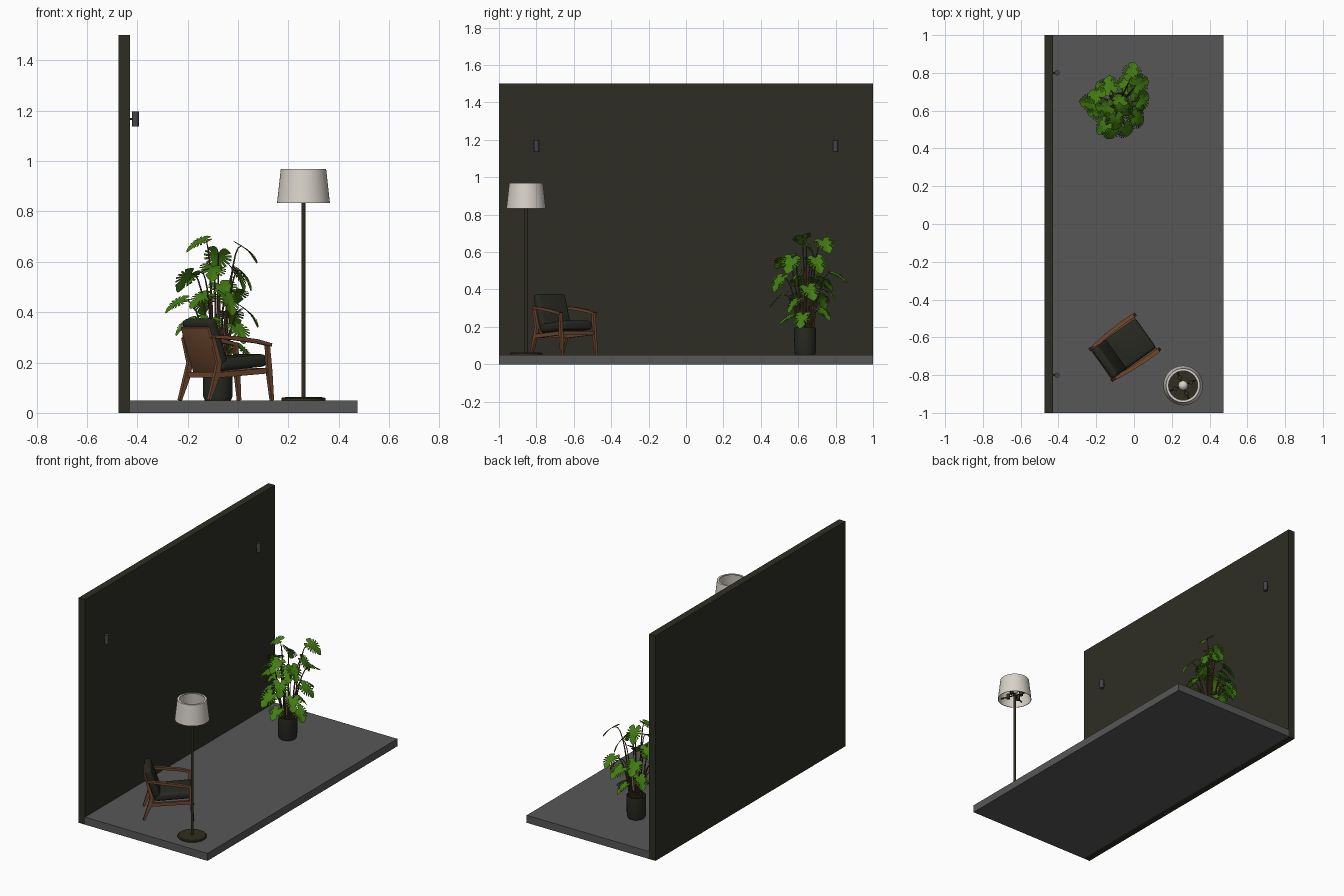
import bpy, bmesh, math, random
from mathutils import Matrix, Vector

if "Cube" in bpy.data.objects:
    bpy.data.objects.remove(bpy.data.objects["Cube"])

random.seed(4)


def material(name, rgb):
    m = bpy.data.materials.new(name)
    m.diffuse_color = (*rgb, 1)
    m.use_nodes = True
    m.node_tree.nodes["Principled BSDF"].inputs["Base Color"].default_value = m.diffuse_color
    return m


WALL = material("dark olive wall", (0.027, 0.027, 0.018))
FLOOR = material("grey floor", (0.095, 0.095, 0.095))
LEAF = material("leaf green", (0.055, 0.2, 0.006))
STEM = material("stem brown", (0.09, 0.05, 0.025))
POT = material("charcoal pot", (0.022, 0.024, 0.017))
WOOD = material("walnut wood", (0.16, 0.065, 0.028))
FABRIC = material("dark fabric", (0.02, 0.022, 0.015))
METAL = material("dark bronze", (0.03, 0.027, 0.014))
SHADE = material("off white shade", (0.68, 0.64, 0.58))
STEEL = material("sconce grey", (0.06, 0.06, 0.065))


def finish(name, bm, mat, matrix=Matrix(), smooth=True):
    bmesh.ops.recalc_face_normals(bm, faces=bm.faces[:])
    bm.transform(matrix)
    me = bpy.data.meshes.new(name)
    bm.to_mesh(me)
    bm.free()
    me.materials.append(mat)
    if smooth:
        me.shade_smooth()
        me.set_sharp_from_angle(angle=math.radians(35))
    ob = bpy.data.objects.new(name, me)
    bpy.context.collection.objects.link(ob)
    return ob


def box(name, size, matrix, mat, bevel=0.0, segments=2):
    bm = bmesh.new()
    bmesh.ops.create_cube(bm, size=1, matrix=Matrix.Diagonal((*size, 1)))
    if bevel:
        bmesh.ops.bevel(bm, geom=bm.edges[:], offset=bevel, segments=segments,
                        profile=0.5, affect='EDGES')
    return finish(name, bm, mat, matrix, smooth=bevel > 0)


def lathe(name, profile, x, y, mat, n=40):
    bm = bmesh.new()
    verts = [bm.verts.new((r, 0, z)) for r, z in profile]
    edges = [bm.edges.new(p) for p in zip(verts, verts[1:])]
    bmesh.ops.spin(bm, geom=verts + edges, cent=(0, 0, 0), axis=(0, 0, 1),
                   angle=math.tau, steps=n)
    bmesh.ops.remove_doubles(bm, verts=bm.verts[:], dist=1e-5)
    return finish(name, bm, mat, Matrix.Translation((x, y, 0)))


def skin(name, rings, mat, matrix=Matrix()):
    """Joins rings of points into a capped tube."""
    bm = bmesh.new()
    rows = [[bm.verts.new(p) for p in ring] for ring in rings]
    n = len(rows[0])
    for a, b in zip(rows, rows[1:]):
        for i in range(n):
            bm.faces.new((a[i], a[(i + 1) % n], b[(i + 1) % n], b[i]))
    bm.faces.new(rows[0])
    bm.faces.new(rows[-1])
    return finish(name, bm, mat, matrix)


def tube(name, pts, radii, mat, n=6):
    rings = []
    for i, p in enumerate(pts):
        d = (pts[min(i + 1, len(pts) - 1)] - pts[max(i - 1, 0)]).normalized()
        a = d.orthogonal().normalized() if abs(d.z) > 0.99 else d.cross((0, 0, 1)).normalized()
        b = d.cross(a)
        rings.append([p + radii[i] * (a * math.cos(t) + b * math.sin(t))
                      for t in (math.tau * k / n for k in range(n))])
    return skin(name, rings, mat)


# Wall and floor
box("back_wall", (0.047, 2, 1.5), Matrix.Translation((-0.4515, 0, 0.75)), WALL)
box("floor", (0.903, 2, 0.05), Matrix.Translation((0.0235, 0, 0.025)), FLOOR)

# Two wall sconces: vertical cylinder on a short stub
for y in (-0.8, 0.8):
    lathe("sconce_body", [(0, 1.137), (0.013, 1.137), (0.013, 1.197), (0, 1.197)],
          -0.407, y, STEEL, 20)
    tube("sconce_stub", [Vector((-0.43, y, 1.167)), Vector((-0.41, y, 1.167))],
         [0.005, 0.005], STEEL, 10)

# Floor lamp
LX, LY = 0.26, -0.855
lathe("lamp_base", [(0, 0.05), (0.087, 0.05), (0.087, 0.058), (0.082, 0.062), (0, 0.063)],
      LX, LY, METAL)
lathe("lamp_pole", [(0, 0.06), (0.008, 0.06), (0.008, 0.88), (0, 0.88)], LX, LY, METAL, 16)
lathe("lamp_shade", [(0.105, 0.834), (0.09, 0.968), (0.077, 0.968), (0.077, 0.964),
                     (0.087, 0.964), (0.102, 0.834), (0.105, 0.834)], LX, LY, SHADE, 48)
lathe("lamp_bulb", [(0.026 * math.sin(t), 0.9 - 0.026 * math.cos(t))
                    for t in (math.pi * k / 10 for k in range(11))], LX, LY, SHADE, 20)
for k in range(4):
    a = math.tau * k / 4 + 0.4
    d = Vector((math.cos(a), math.sin(a), 0))
    c = Vector((LX, LY, 0.862))
    tube("shade_arm", [c, c + d * 0.095], [0.004, 0.004], METAL)
    h = c + d * 0.045
    lathe("bulb_holder", [(0, 0.85), (0.012, 0.85), (0.012, 0.88), (0, 0.88)], h.x, h.y, METAL, 14)

# Armchair, built facing local +x and then turned
CHAIR = Matrix.Translation((-0.057, -0.662, 0)) @ Matrix.Rotation(math.radians(35.5), 4, 'Z')


def bar(name, pts, half_width):
    """Rectangular wooden bar through (x, y, z, thickness) points in a side plane."""
    rings = []
    for i, (x, y, z, t) in enumerate(pts):
        a, b = pts[max(i - 1, 0)], pts[min(i + 1, len(pts) - 1)]
        d = Vector((b[0] - a[0], 0, b[2] - a[2])).normalized()
        nrm = Vector((-d.z, 0, d.x)) * t / 2
        w = Vector((0, half_width, 0))
        p = Vector((x, y, z))
        rings.append([p + nrm + w, p + nrm - w, p - nrm - w, p - nrm + w])
    return skin(name, rings, WOOD, CHAIR)


for s in (-1, 1):
    bar("front_leg", [(0.155, s * 0.112, 0.05, 0.011), (0.143, s * 0.11, 0.165, 0.022),
                      (0.135, s * 0.109, 0.27, 0.015)], 0.008)
    bar("back_leg", [(-0.143, s * 0.1, 0.05, 0.011), (-0.11, s * 0.1, 0.14, 0.024),
                     (-0.095, s * 0.099, 0.2, 0.022), (-0.125, s * 0.098, 0.3, 0.014)], 0.008)
    bar("side_rail", [(0.143, s * 0.102, 0.168, 0.022), (-0.105, s * 0.1, 0.15, 0.022)], 0.008)
    bar("armrest", [(0.148, s * 0.113, 0.27, 0.012), (0.08, s * 0.115, 0.284, 0.016),
                    (-0.03, s * 0.11, 0.297, 0.016), (-0.122, s * 0.1, 0.303, 0.012)], 0.011)
for x, z in ((0.138, 0.168), (-0.1, 0.152)):
    box("cross_rail", (0.016, 0.2, 0.022), CHAIR @ Matrix.Translation((x, 0, z)), WOOD)
box("seat_cushion", (0.225, 0.192, 0.05), CHAIR @ Matrix.Translation((0.035, 0, 0.2))
    @ Matrix.Rotation(math.radians(-5), 4, 'Y'), FABRIC, 0.018, 4)
BACK = CHAIR @ Matrix.Translation((-0.092, 0, 0.283)) @ Matrix.Rotation(math.radians(-19), 4, 'Y')
box("back_cushion", (0.045, 0.192, 0.19), BACK, FABRIC, 0.017, 4)
box("back_panel", (0.012, 0.186, 0.19), BACK @ Matrix.Translation((-0.026, 0, -0.025)),
    WOOD, 0.004, 2)

# Plant pot
PX, PY = -0.08, 0.637
lathe("plant_pot", [(0, 0.05), (0.052, 0.05), (0.058, 0.065), (0.059, 0.197), (0.053, 0.197),
                    (0.052, 0.185), (0, 0.185)], PX, PY, POT)


def leaf(name, matrix, size):
    """Heart-shaped split leaf, tip along +x, folded at the midrib and drooping."""
    bm = bmesh.new()
    n = 72
    slits = {7, 11, 15, 19, 23}

    def point(i, k):
        t = math.tau * i / n
        a = abs(math.atan2(math.sin(t), math.cos(t)))
        r = 0.86 + 0.26 * math.exp(-(a / 0.35) ** 2) - 0.5 * math.exp(-((math.pi - a) / 0.22) ** 2)
        if min(i, n - i) in slits:
            r *= 0.5
        x, y = min(r, k) * math.cos(t), min(r, k) * math.sin(t)
        return Vector((x, y, 0.22 * abs(y) - 0.22 * (x * x + y * y))) * size

    mid = bm.verts.new((0, 0, 0))
    inner = [bm.verts.new(point(i, 0.3)) for i in range(n)]
    outer = [bm.verts.new(point(i, 9)) for i in range(n)]
    for i in range(n):
        j = (i + 1) % n
        bm.faces.new((mid, inner[i], inner[j]))
        bm.faces.new((inner[i], outer[i], outer[j], inner[j]))
    return finish(name, bm, LEAF, matrix)


# Leaf centres, each carried by a bent stem from the pot
leaves = [(-.15, .62, .68), (.03, .74, .65), (-.10, .55, .57), (-.16, .52, .55),
          (.02, .56, .55), (-.20, .68, .54), (-.01, .80, .48), (-.235, .64, .44),
          (-.04, .50, .45), (.04, .66, .40), (-.20, .60, .36), (-.13, .73, .44),
          (0, .58, .33), (-.12, .50, .36), (-.03, .75, .39), (.02, .62, .25),
          (-.10, .55, .25), (-.17, .72, .35), (-.05, .73, .28), (-.08, .66, .62),
          (-.06, .62, .50), (0, .70, .55), (-.14, .60, .46)]
for x, y, z in leaves:
    az = math.atan2(y - PY, x - PX) + random.uniform(-0.35, 0.35)
    pitch = math.radians(random.uniform(22, 55))
    size = random.uniform(0.056, 0.068)
    m = (Matrix.Translation((x, y, z)) @ Matrix.Rotation(az, 4, 'Z')
         @ Matrix.Rotation(pitch, 4, 'Y') @ Matrix.Rotation(random.uniform(-0.4, 0.4), 4, 'X'))
    leaf("leaf", m, size)
    end = m @ Vector((-0.35 * size, 0, -0.002))
    start = Vector((PX + 0.25 * (x - PX), PY + 0.25 * (y - PY), 0.183))
    ctrl = Vector((start.x + 0.35 * (end.x - start.x), start.y + 0.35 * (end.y - start.y),
                   end.z + 0.01))
    ts = [k / 7 for k in range(8)]
    tube("stem", [start * (1 - t) ** 2 + ctrl * 2 * t * (1 - t) + end * t * t for t in ts],
         [0.0055 - 0.0035 * t for t in ts], STEM)
